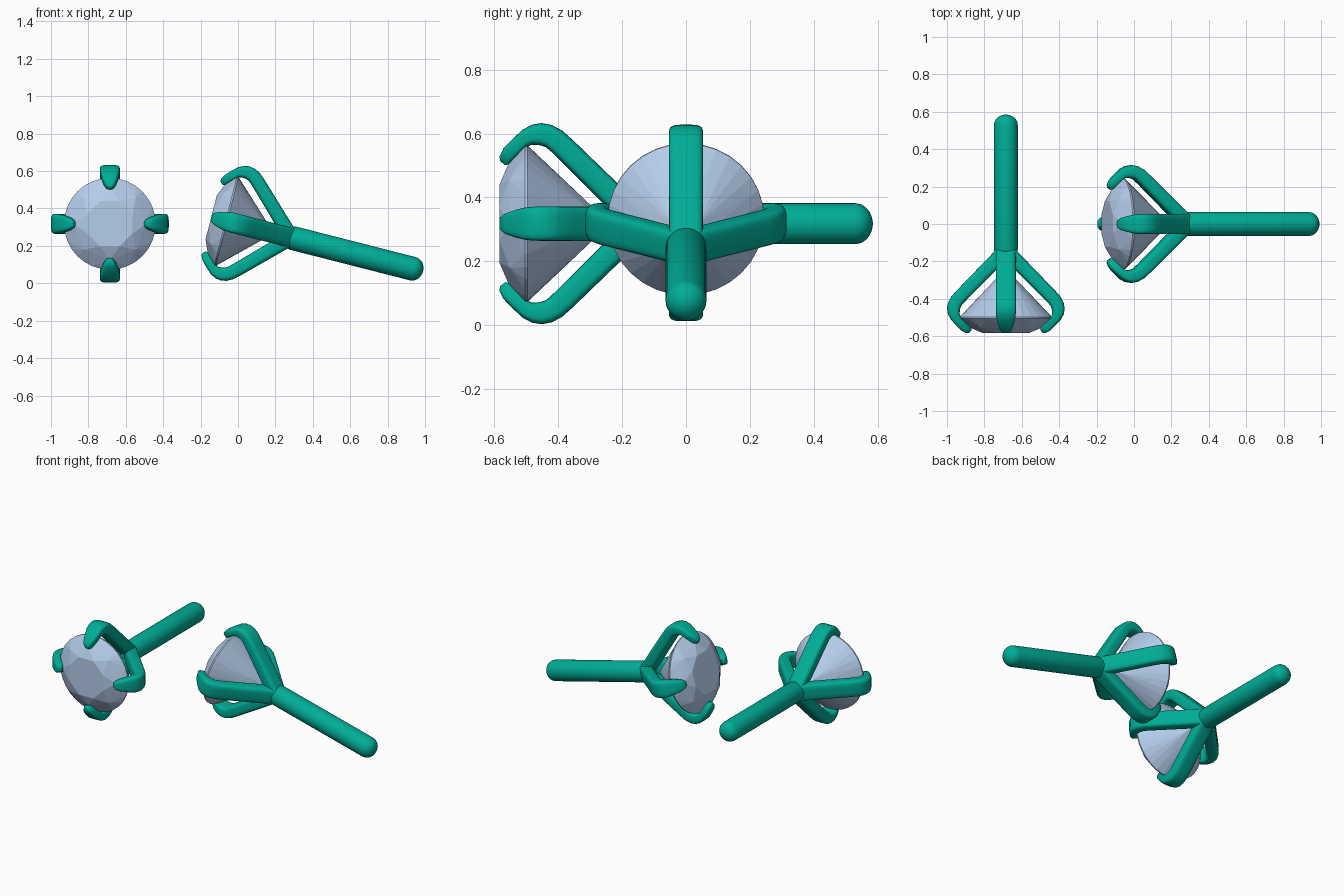
import bpy, bmesh, math
from mathutils import Matrix, Vector

if "Cube" in bpy.data.objects:
    bpy.data.objects.remove(bpy.data.objects["Cube"])

# Local frame: girdle centre at origin, +y runs back along the post, -y faces the viewer
setting_mat = bpy.data.materials.new("green_metal")
setting_mat.diffuse_color = (0.0, 0.42, 0.31, 1)
setting_mat.use_nodes = True
setting_mat.node_tree.nodes["Principled BSDF"].inputs["Base Color"].default_value = setting_mat.diffuse_color
gem_mat = bpy.data.materials.new("pale_blue_gem")
gem_mat.diffuse_color = (0.46, 0.61, 0.83, 1)
gem_mat.use_nodes = True
gem_mat.node_tree.nodes["Principled BSDF"].inputs["Base Color"].default_value = gem_mat.diffuse_color


def finish(bm, name, mat, matrix, smooth):
    bmesh.ops.recalc_face_normals(bm, faces=bm.faces)
    me = bpy.data.meshes.new(name)
    bm.to_mesh(me)
    bm.free()
    me.materials.append(mat)
    ob = bpy.data.objects.new(name, me)
    bpy.context.collection.objects.link(ob)
    ob.matrix_world = matrix
    if smooth:
        bpy.ops.object.select_all(action='DESELECT')
        ob.select_set(True)
        bpy.context.view_layer.objects.active = ob
        bpy.ops.object.shade_smooth_by_angle(angle=math.radians(40))
    return ob


def skin(bm, rings):
    """Bridge equal-length rings of points and cap both ends."""
    vs = [[bm.verts.new(p) for p in ring] for ring in rings]
    n = len(vs[0])
    for a, b in zip(vs, vs[1:]):
        for i in range(n):
            bm.faces.new((a[i], a[(i + 1) % n], b[(i + 1) % n], b[i]))
    bm.faces.new(vs[0])
    bm.faces.new(vs[-1])


def circle(r, y, n, offset=0.0):
    return [Vector((r * math.cos(2 * math.pi * (i + offset) / n), y,
                    r * math.sin(2 * math.pi * (i + offset) / n))) for i in range(n)]


# Round brilliant gem: hull of the table, crown, girdle, pavilion and culet
def make_gem(name, matrix):
    bm = bmesh.new()
    pts = circle(0.132, -0.084, 8, 0.5) + circle(0.194, -0.053, 8)
    pts += circle(0.245, -0.004, 32) + circle(0.245, 0.004, 32)
    pts += circle(0.055, 0.205, 8) + [Vector((0, 0.255, 0))]
    for p in pts:
        bm.verts.new(p)
    bmesh.ops.convex_hull(bm, input=bm.verts)
    bmesh.ops.dissolve_limit(bm, angle_limit=math.radians(1), verts=bm.verts, edges=bm.edges)
    finish(bm, name, gem_mat, matrix, False)


# Post: a lathed rod with a domed tail
def make_post(name, matrix):
    R, end = 0.064, 1.085
    prof = [(0.03, 0.29), (R * 0.9, 0.34), (R, 0.365), (R, end - 0.055)]
    prof += [(R * math.cos(a), end - 0.055 + 0.055 * math.sin(a))
             for a in [math.radians(k) for k in (18, 36, 54, 72, 86)]]
    bm = bmesh.new()
    skin(bm, [circle(r, y, 32) for r, y in prof])
    finish(bm, name, setting_mat, matrix, True)


# Prong stations: outer (r, y), inner (r, y), half width
STATIONS = [
    ((0.035, 0.385), (-0.02, 0.325), 0.050),
    ((0.05, 0.365), (0.00, 0.305), 0.053),
    ((0.262, 0.146), (0.208, 0.096), 0.054),
    ((0.292, 0.112), (0.228, 0.075), 0.054),
    ((0.309, 0.080), (0.240, 0.060), 0.054),
    ((0.315, 0.048), (0.246, 0.040), 0.054),
    ((0.310, 0.018), (0.247, 0.018), 0.053),
    ((0.294, -0.012), (0.240, 0.000), 0.050),
    ((0.262, -0.046), (0.218, -0.022), 0.042),
    ((0.235, -0.072), (0.198, -0.043), 0.033),
    ((0.210, -0.084), (0.186, -0.055), 0.022),
    ((0.196, -0.082), (0.183, -0.066), 0.011),
]


# Prong: rounded-rectangle section swept along the hook
def make_prong(name, matrix):
    rings = []
    for outer, inner, w in STATIONS:
        o, i = Vector(outer), Vector(inner)
        mid, half = (o + i) / 2, (o - i) / 2
        ring = []
        for k in range(24):
            a = 2 * math.pi * (k + 0.5) / 24
            c, s = math.cos(a), math.sin(a)
            u = math.copysign(abs(c) ** 0.5, c)
            v = math.copysign(abs(s) ** 0.5, s)
            p = mid + half * v
            ring.append(Vector((w * u, p.y, p.x)))
        rings.append(ring)
    bm = bmesh.new()
    skin(bm, rings)
    finish(bm, name, setting_mat, matrix, True)


def make_earring(side, matrix):
    make_gem(side + "_gem", matrix)
    make_post(side + "_post", matrix)
    for k, label in enumerate(("top", "right", "bottom", "left")):
        make_prong(f"{side}_prong_{label}", matrix @ Matrix.Rotation(k * math.pi / 2, 4, 'Y'))


# One stud faces the front, the other lies sideways tilted onto its post
make_earring("left_stud", Matrix.Translation((-0.685, -0.5, 0.318)))
make_earring("right_stud", Matrix.Translation((-0.062, 0, 0.332))
             @ Matrix.Rotation(math.radians(14.3), 4, 'Y')
             @ Matrix.Rotation(-math.pi / 2, 4, 'Z'))
